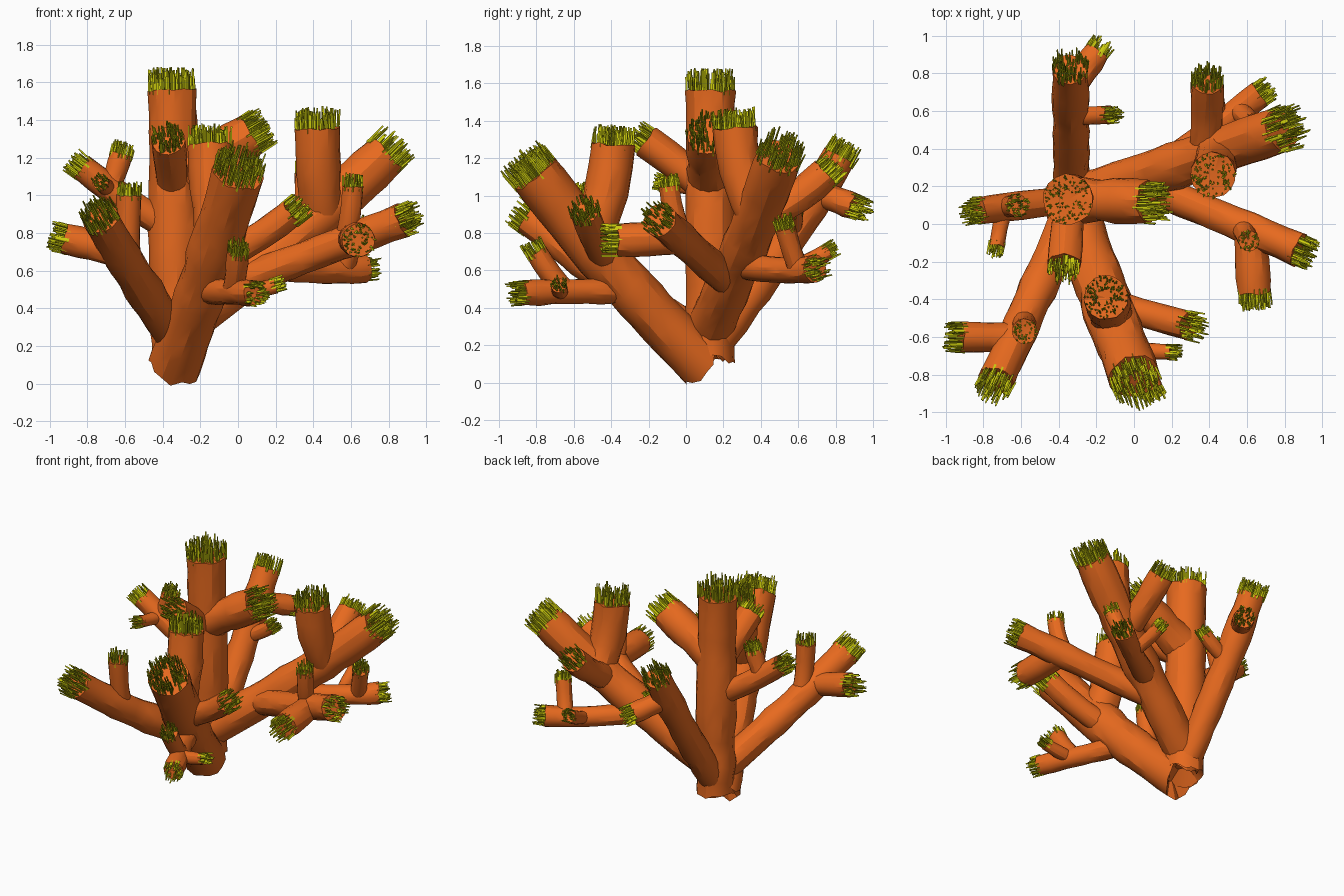
import bpy, bmesh, math, random
from mathutils import Vector

random.seed(7)
cube = bpy.data.objects.get("Cube")
if cube:
    bpy.data.objects.remove(cube, do_unlink=True)


def material(name, colour):
    mat = bpy.data.materials.new(name)
    mat.use_nodes = True
    mat.diffuse_color = colour
    bsdf = next(n for n in mat.node_tree.nodes if n.type == 'BSDF_PRINCIPLED')
    bsdf.inputs["Base Color"].default_value = colour
    bsdf.inputs["Roughness"].default_value = 0.8
    return mat


ORANGE = material("coral orange", (0.84, 0.15, 0.014, 1))
GREEN = material("bristle yellow green", (0.6, 0.6, 0.004, 1))
SIDES = 16


def finish(name, bm, mat, smooth):
    mesh = bpy.data.meshes.new(name)
    bmesh.ops.recalc_face_normals(bm, faces=bm.faces)
    bm.to_mesh(mesh)
    bm.free()
    mesh.materials.append(mat)
    obj = bpy.data.objects.new(name, mesh)
    bpy.context.collection.objects.link(obj)
    if smooth:
        bpy.ops.object.select_all(action='DESELECT')
        obj.select_set(True)
        bpy.context.view_layer.objects.active = obj
        bpy.ops.object.shade_smooth_by_angle(angle=math.radians(25))


def frame(direction):
    side = direction.cross(Vector((0.3, 1, 0.1))).normalized()
    return side, direction.cross(side).normalized()


def bristles(name, tip, direction, radius):
    """Dense tuft of thin blunt three-sided blades standing on the cut end."""
    bm = bmesh.new()
    u, v = frame(direction)
    length = 0.045 + 0.63 * radius
    for _ in range(int(30 + 6500 * radius ** 2)):
        ang = random.uniform(0, math.tau)
        dist = radius * math.sqrt(random.uniform(0.06, 1))
        out = u * math.cos(ang) + v * math.sin(ang)
        root = tip + out * dist - direction * 0.025
        lean = out * random.uniform(-0.08, 0.1)
        top = root + (direction + lean) * length * random.uniform(0.65, 1.15)
        turn = random.uniform(0, math.tau)
        corners = [u * math.cos(turn + i * math.tau / 3) + v * math.sin(turn + i * math.tau / 3)
                   for i in range(3)]
        low = [bm.verts.new(root + c * 0.007) for c in corners]
        high = [bm.verts.new(top + c * 0.005) for c in corners]
        for i in range(3):
            j = (i + 1) % 3
            bm.faces.new((low[i], low[j], high[j], high[i]))
        bm.faces.new(high)
    finish(name + "_bristles", bm, GREEN, False)


def limb(name, start, tip, radius, bend=0.02):
    """Knobbly tube with a flat bristled end, bending upward; returns its axis function."""
    start, tip = Vector(start), Vector(tip)
    run = tip - start
    span = run.length
    middle = (start + tip) / 2 + Vector((run.x, run.y, 0)) * 4 * bend
    middle.z -= 2 * bend * span

    def axis(t):
        return start * (1 - t) ** 2 + middle * 2 * t * (1 - t) + tip * t ** 2

    bm = bmesh.new()
    count = max(4, round(span / 0.1))
    rings = []
    for k in range(count + 1):
        t = k / count
        direction = ((middle - start) * (1 - t) + (tip - middle) * t).normalized()
        u, v = frame(direction)
        swell = radius * random.uniform(0.95, 1.07)
        ring = []
        for i in range(SIDES):
            a = i * math.tau / SIDES
            r = swell * random.uniform(0.97, 1.03)
            ragged = random.uniform(-0.2, 0.2) * radius * (0.4 if k == count else 1)
            ring.append(bm.verts.new(axis(t) + (u * math.cos(a) + v * math.sin(a)) * r
                                     + direction * ragged))
        rings.append(ring)
    for low, high in zip(rings, rings[1:]):
        for i in range(SIDES):
            j = (i + 1) % SIDES
            bm.faces.new((low[i], low[j], high[j], high[i]))
    # hollowed root and slightly dished tip
    for ring, centre in ((rings[0], axis(0.08)), (rings[-1], tip - direction * 0.01)):
        hub = bm.verts.new(centre)
        for i in range(SIDES):
            bm.faces.new((ring[i], ring[(i + 1) % SIDES], hub))
    finish(name, bm, ORANGE, True)
    bristles(name, tip, direction, radius)
    return axis


# Main limbs fanning out of the root
trunk = limb("trunk", (-0.33, 0.13, 0.12), (-0.35, 0.13, 1.56), 0.131, 0)
front = limb("front_limb", (-0.335, 0.09, 0.1), (0, -0.81, 1.12), 0.135, 0.01)
corner = limb("front_side_limb", (-0.33, 0.06, 0.25), (-0.73, -0.83, 0.88), 0.1, 0.01)
back = limb("back_limb", (-0.33, 0.13, 0.18), (-0.34, 0.82, 1.21), 0.095, 0.01)
broad = limb("broad_side_limb", (-0.32, 0.13, 0.3), (0.78, 0.5, 1.21), 0.122, 0.01)

# Branches of the trunk
limb("trunk_front_branch", trunk(0.62), (-0.37, -0.21, 1.29), 0.085, -0.01)
limb("trunk_side_branch", trunk(0.67), (0.07, 0.12, 1.32), 0.115, 0)
outer = limb("outer_branch", trunk(0.48), (-0.83, 0.07, 1.15), 0.072, 0.01)
limb("outer_upper_twig", outer(0.68), (-0.62, 0.1, 1.22), 0.06)
limb("outer_front_twig", outer(0.7), (-0.73, -0.12, 1.07), 0.042)

# Branches of the front limb
limb("front_upper_branch", front(0.66), (-0.15, -0.39, 1.27), 0.115, 0.07)
limb("front_side_branch", front(0.55), (0.29, -0.54, 0.91), 0.078)
low = limb("front_low_branch", front(0.4), (0.09, -0.88, 0.48), 0.068, 0)
limb("front_low_side_twig", low(0.65), (0.2, -0.68, 0.52), 0.042)
limb("front_low_upper_twig", low(0.6), (0, -0.8, 0.7), 0.06)

# Branches of the front side limb
limb("corner_outer_branch", corner(0.73), (-0.92, -0.6, 0.77), 0.082, 0)
limb("corner_upper_branch", corner(0.62), (-0.58, -0.57, 1), 0.065, 0.06)

# Branches of the broad side limb
limb("broad_upper_branch", broad(0.68), (0.42, 0.26, 1.36), 0.115, 0.08)
limb("broad_back_branch", broad(0.62), (0.39, 0.75, 1.12), 0.085)
under = limb("broad_under_branch", broad(0.38), (0.67, 0.69, 0.61), 0.07, 0.03)
limb("under_back_twig", under(0.55), (0.42, 0.76, 0.7), 0.045)
limb("under_upper_twig", under(0.75), (0.63, 0.53, 0.83), 0.055)
long_arm = limb("long_side_branch", broad(0.27), (0.88, -0.14, 0.87), 0.088, 0)
limb("long_side_front_twig", long_arm(0.7), (0.64, -0.37, 0.76), 0.088, 0)
limb("long_side_upper_twig", long_arm(0.65), (0.61, -0.09, 1.05), 0.055, 0.06)

# Branches of the back limb
limb("back_end_branch", back(0.82), (-0.2, 0.91, 0.94), 0.072)
limb("back_side_twig", back(0.62), (-0.13, 0.58, 0.93), 0.05)
